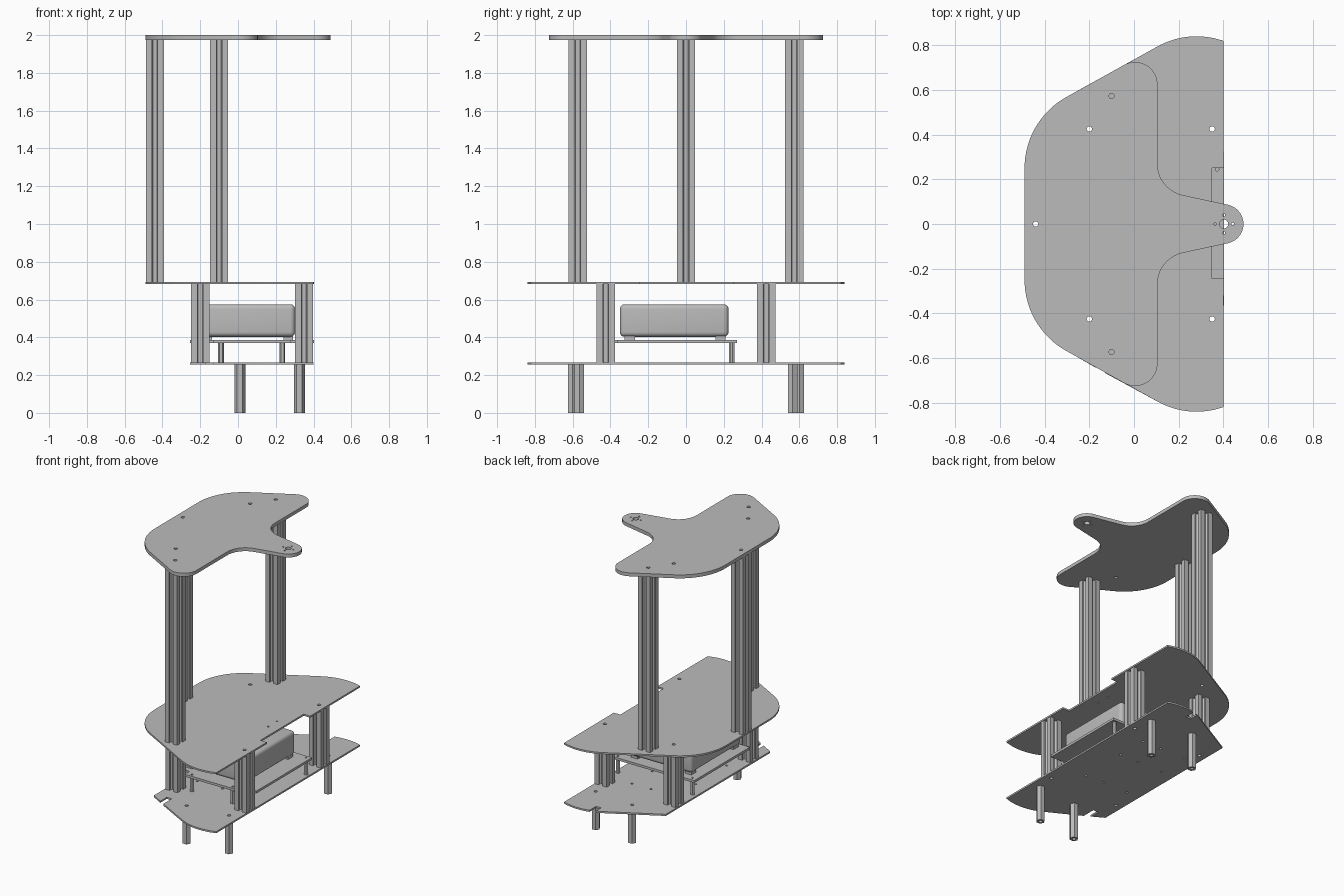
import bpy
import bmesh
from math import cos, sin, pi, radians, sqrt, acos, degrees

old = bpy.data.objects.get("Cube")
if old:
    bpy.data.objects.remove(old, do_unlink=True)

grey = bpy.data.materials.new("plain grey")
grey.use_nodes = True
tone = (0.5, 0.5, 0.5, 1)
grey.diffuse_color = tone
grey.node_tree.nodes["Principled BSDF"].inputs["Base Color"].default_value = tone


def arc(cx, cy, r, a0, a1, n=16):
    """Points on an arc, angles in degrees."""
    steps = [radians(a0 + (a1 - a0) * i / n) for i in range(n + 1)]
    return [(cx + r * cos(a), cy + r * sin(a)) for a in steps]


def circle(x, y, r, n=16):
    return arc(x, y, r, 0, 360, n)[:-1]


def flip(points):
    """Mirror across y = 0 and reverse, to close a symmetric outline."""
    return [(x, -y) for x, y in reversed(points)]


def finish(obj):
    obj.data.materials.clear()
    obj.data.materials.append(grey)
    bpy.ops.object.select_all(action="DESELECT")
    obj.select_set(True)
    bpy.context.view_layer.objects.active = obj
    bpy.ops.object.shade_smooth_by_angle(angle=radians(28))


def prism(name, outline, z0, z1, holes=(), at=(0, 0)):
    """Extrude a filled outline with holes from z0 to z1."""
    curve = bpy.data.curves.new(name, "CURVE")
    curve.dimensions = "2D"
    curve.fill_mode = "BOTH"
    curve.extrude = (z1 - z0) / 2
    for loop in [outline, *holes]:
        spline = curve.splines.new("POLY")
        spline.points.add(len(loop) - 1)
        for p, (x, y) in zip(spline.points, loop):
            p.co = (x, y, 0, 1)
        spline.use_cyclic_u = True
    obj = bpy.data.objects.new(name, curve)
    obj.location = (*at, (z0 + z1) / 2)
    bpy.context.collection.objects.link(obj)
    bpy.ops.object.select_all(action="DESELECT")
    obj.select_set(True)
    bpy.context.view_layer.objects.active = obj
    bpy.ops.object.convert(target="MESH")
    obj = bpy.context.view_layer.objects.active
    bm = bmesh.new()
    bm.from_mesh(obj.data)
    bmesh.ops.remove_doubles(bm, verts=bm.verts, dist=1e-5)
    bmesh.ops.recalc_face_normals(bm, faces=bm.faces)
    bm.to_mesh(obj.data)
    bm.free()
    finish(obj)
    return obj


def rounded_box(name, low, high, bevel):
    bm = bmesh.new()
    bmesh.ops.create_cube(bm, size=1)
    for v in bm.verts:
        v.co = [(a + b) / 2 + c * (b - a) for a, b, c in zip(low, high, v.co)]
    if bevel:
        bmesh.ops.bevel(bm, geom=bm.edges[:], offset=bevel, segments=5,
                        profile=0.5, affect="EDGES")
    mesh = bpy.data.meshes.new(name)
    bm.to_mesh(mesh)
    bm.free()
    obj = bpy.data.objects.new(name, mesh)
    bpy.context.collection.objects.link(obj)
    finish(obj)


# Shared positions
upper_posts = [(-0.44, 0), (-0.1, 0.573), (-0.1, -0.573)]
lower_posts = [(x, s * 0.425) for x in (-0.2, 0.35) for s in (1, -1)]
legs = [(x, s * y) for x, y in ((0.01, 0.6), (0.325, 0.565)) for s in (1, -1)]
standoffs = [(-0.09, -0.395), (0.235, -0.395), (0.372, 0.245), (-0.22, 0.24)]
BOLT = 0.012
LOW, MID, TOP = (0.256, 0.268), (0.682, 0.694), (1.975, 2.0)


def bolts(places, r=BOLT):
    return [circle(x, y, r) for x, y in places]


# Plate outline pieces
wing_c, wing_r = (0.28, 0.48), 0.36
back_round = arc(-0.126, 0.25, 0.364, 120, 180, 20)


def wing_angle(x):
    return degrees(acos((x - wing_c[0]) / wing_r))


def wing(x0, x1):
    return arc(*wing_c, wing_r, wing_angle(x0), wing_angle(x1))


full_wing = wing(0.4, 0.1)

# Top plate with the narrow nose and its hub holes
nose = arc(0.402, 0, 0.088, 0, 78.5, 12)
inner = arc(0.249, 0.27, 0.144, 258.5, 180)
tip = arc(0.005, 0.625, 0.1, 0, 120, 18)
half = nose + inner + tip + back_round
hub = [circle(0.402, 0, 0.02)]
hub += [circle(0.402 + 0.04 * cos(k * pi / 2), 0.04 * sin(k * pi / 2), 0.006, 10)
        for k in range(4)]
prism("top_plate", half + flip(half)[:-1], *TOP,
      bolts(upper_posts + lower_posts[:2]) + hub)

# Middle plate with a shallow notch in its straight edge
right_side = [(0.402, -0.245), (0.35, -0.245), (0.35, 0.25), (0.402, 0.25)]
half = full_wing + back_round
prism("middle_plate", right_side + half + flip(half), *MID,
      bolts(upper_posts + lower_posts)
      + bolts([(0.27, -0.04), (0.27, 0.06)], 0.007))

# Lower plate, cut straight at the back, with two edge slots
upper = (wing(0.4, 0.19) + [(0.19, 0.755), (0.15, 0.755)] + wing(0.15, 0.1)
         + [(-0.255, 0.595)])
lower = ([(-0.255, -0.595), (-0.17, -0.644), (-0.17, -0.57), (-0.13, -0.57),
          (-0.13, -0.667)] + flip(full_wing))
small = [(x, y) for x in (-0.15, 0.05, 0.2) for y in (-0.25, 0.1, 0.33)]
prism("lower_plate", upper + lower, *LOW,
      bolts(lower_posts + legs) + bolts(small, 0.008))

# Slotted extrusion posts
side = [(0.048, -0.048), (0.048, -0.015), (0.038, -0.015), (0.038, -0.026),
        (0.022, -0.011), (0.022, 0.011), (0.038, 0.026), (0.038, 0.015),
        (0.048, 0.015)]
profile = []
for k in range(4):
    c, s = (1, 0, -1, 0)[k], (0, 1, 0, -1)[k]
    profile += [(c * x - s * y, s * x + c * y) for x, y in side]
for i, p in enumerate(upper_posts):
    prism(f"upper_post_{i + 1}", profile, MID[1], TOP[0], bolts([(0, 0)]), p)
for i, p in enumerate(lower_posts):
    prism(f"lower_post_{i + 1}", profile, LOW[1], MID[0], bolts([(0, 0)]), p)

# Hexagonal legs
for i, p in enumerate(legs):
    prism(f"leg_{i + 1}", circle(0, 0, 0.029, 6), 0, LOW[0], bolts([(0, 0)]), p)

# Raised tray on slim standoffs, with a tongue between two posts
tray = [(0.402, -0.365), (0.402, 0.27), (-0.255, 0.27), (-0.255, -0.365),
        (-0.13, -0.365), (-0.13, -0.42), (0.28, -0.42), (0.28, -0.365)]
prism("tray", tray, 0.37, 0.387, bolts(standoffs, 0.008))
for i, p in enumerate(standoffs):
    prism(f"standoff_{i + 1}", circle(0, 0, 0.015, 6), LOW[1], 0.37,
          bolts([(0, 0)], 0.008), p)

# Rounded case on four small feet
rounded_box("case", (-0.2, -0.35, 0.403), (0.302, 0.225, 0.575), 0.025)
for fx in (-0.19, 0.24):
    for fy in (-0.325, 0.155):
        rounded_box("case_foot", (fx, fy, 0.387), (fx + 0.052, fy + 0.055, 0.408), 0)
